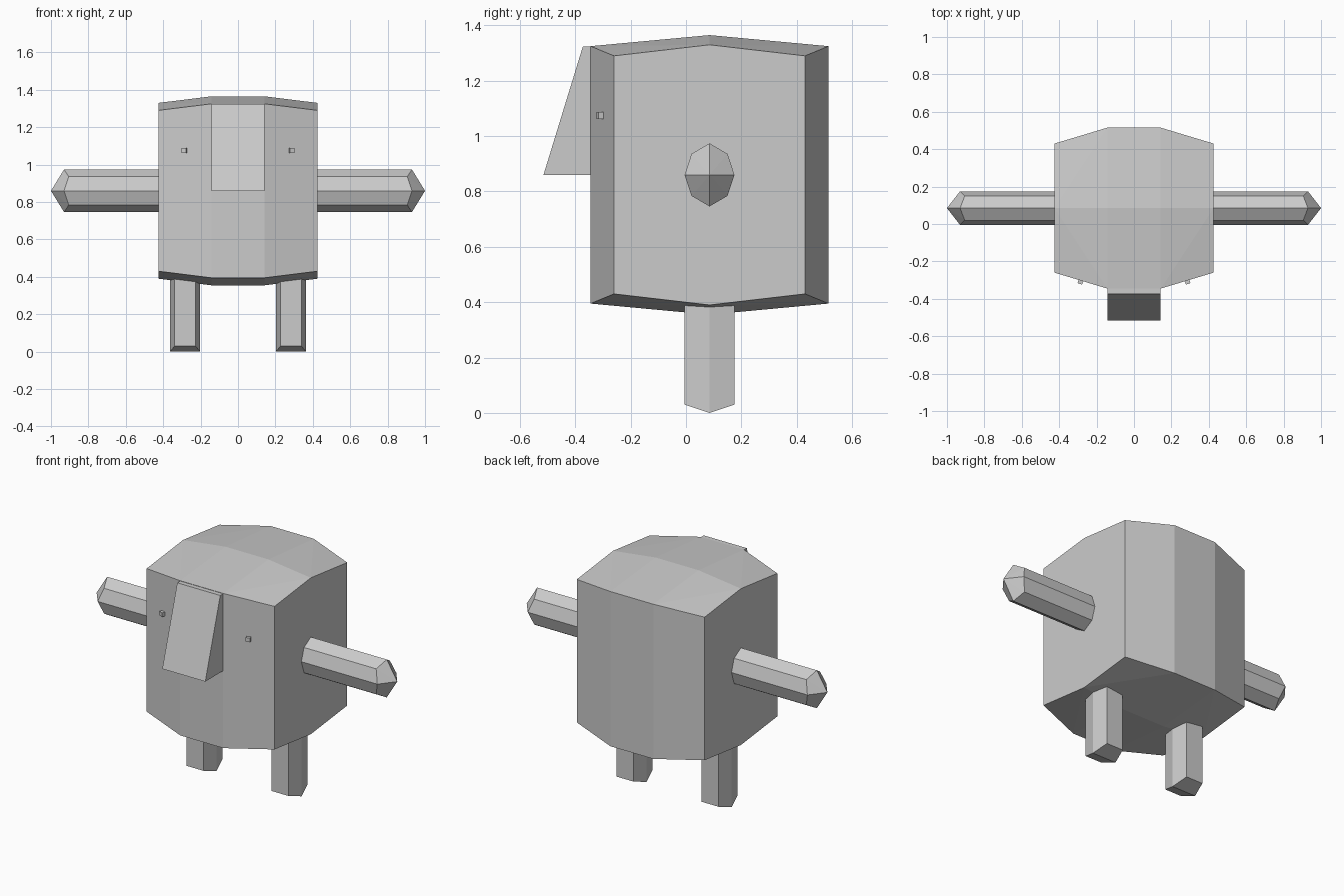
import bpy, bmesh, math
from mathutils import Matrix, Vector

if "Cube" in bpy.data.objects:
    bpy.data.objects.remove(bpy.data.objects["Cube"], do_unlink=True)

grey = bpy.data.materials.new("plain_grey")
grey.use_nodes = True
grey.diffuse_color = (0.6, 0.6, 0.6, 1)
grey.node_tree.nodes["Principled BSDF"].inputs["Base Color"].default_value = (0.6, 0.6, 0.6, 1)

MID_Y, MID_Z = 0.085, 0.86    # centre of the body
SIGNS = (-1, 1)


def finish(name, bm):
    bmesh.ops.recalc_face_normals(bm, faces=bm.faces)
    mesh = bpy.data.meshes.new(name)
    bm.to_mesh(mesh)
    bm.free()
    mesh.materials.append(grey)
    obj = bpy.data.objects.new(name, mesh)
    bpy.context.collection.objects.link(obj)
    return obj


def solid(name, points):
    """Faceted convex part spanned by its corner points."""
    bm = bmesh.new()
    for p in points:
        bm.verts.new(p)
    bmesh.ops.convex_hull(bm, input=bm.verts)
    bmesh.ops.dissolve_limit(bm, angle_limit=math.radians(0.5),
                             verts=bm.verts, edges=bm.edges)
    return finish(name, bm)


# Body: bulging block, three panels wide and two deep
columns = [(0.143, 0.43, 0.465), (0.143, 0, 0.505),
           (0.425, 0.345, 0.43), (0.425, 0, 0.47)]
solid("body", {(sx * x, MID_Y + sy * y, MID_Z + sz * h)
               for x, y, h in columns
               for sx in SIGNS for sy in SIGNS for sz in SIGNS})

# Snout: wedge that widens downward
wedge = [(-0.3, 1.323), (-0.373, 1.323), (-0.515, MID_Z), (-0.3, MID_Z)]
solid("snout", [(sx * 0.143, y, z) for sx in SIGNS for y, z in wedge])

for side, s in (("left", 1), ("right", -1)):
    # Arm: eight-sided bar with a four-faced point
    arm = [(s, MID_Y, MID_Z)]
    for sign in SIGNS:
        for x in (0.4, 0.93):
            arm += [(s * x, MID_Y, MID_Z + sign * 0.114),
                    (s * x, MID_Y + sign * 0.09, MID_Z)]
        for x in (0.4, 0.905):
            arm += [(s * x, MID_Y + sign * 0.065, MID_Z + t * 0.076) for t in SIGNS]
    solid(side + "_arm", arm)

    # Leg: six-sided post with a ridged sole
    leg = []
    for t in SIGNS:
        leg += [(s * 0.283 + t * 0.08, MID_Y, z) for z in (0, 0.45)]
        leg += [(s * 0.283 + t * 0.056, MID_Y + f * 0.09, z)
                for f in SIGNS for z in (0.03, 0.45)]
    solid(side + "_leg", leg)

    # Eye: tiny cube set square on the slanted front panel
    bm = bmesh.new()
    turn = Matrix.Rotation(s * math.atan2(0.085, 0.282), 4, 'Z')
    bmesh.ops.create_cube(bm, size=0.025,
                          matrix=Matrix.Translation(Vector((s * 0.286, -0.308, 1.075))) @ turn)
    finish(side + "_eye", bm)
